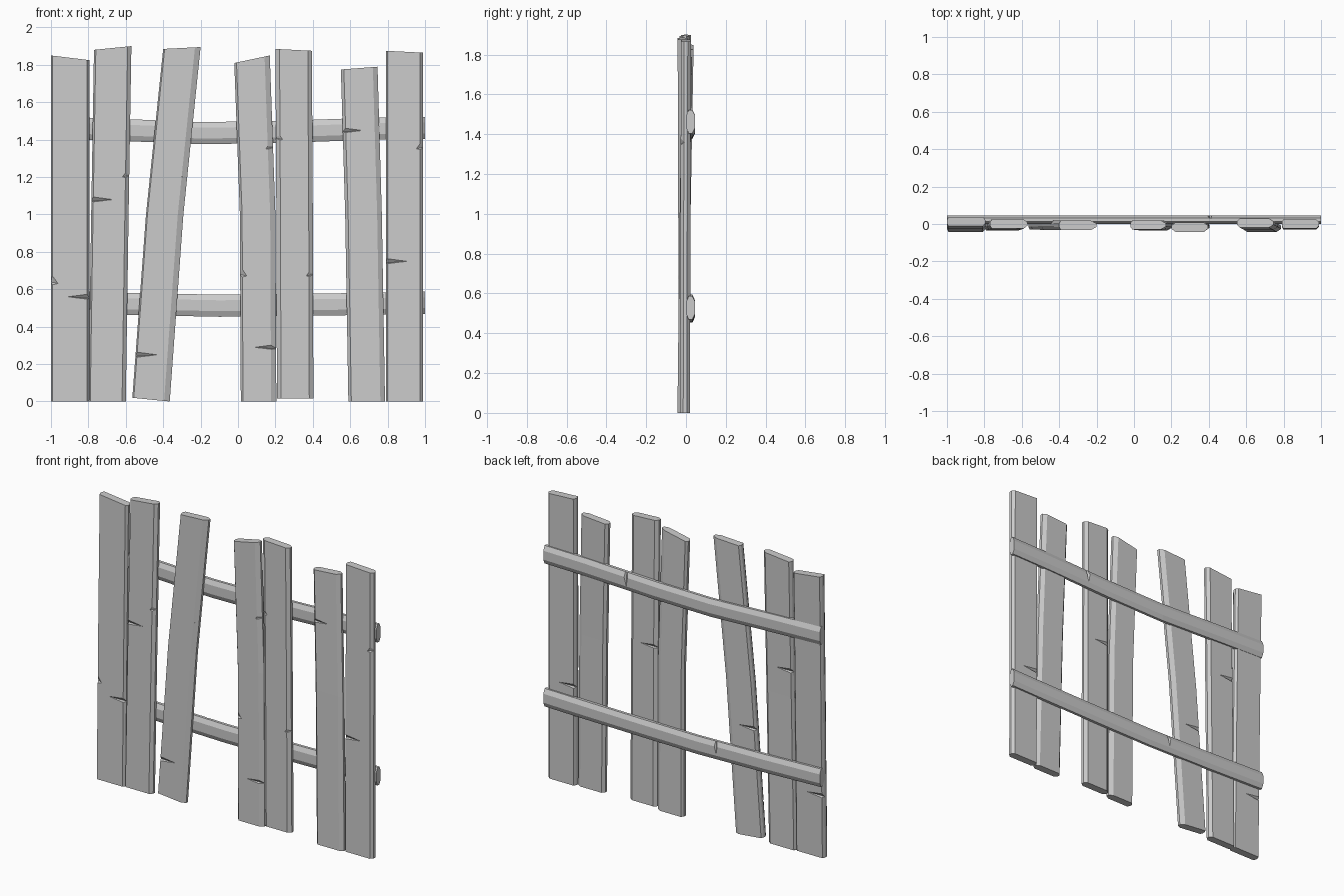
import bpy
import bmesh
from mathutils import Vector

if "Cube" in bpy.data.objects:
    bpy.data.objects.remove(bpy.data.objects["Cube"])

wood = bpy.data.materials.new("weathered grey")
wood.use_nodes = True
grey = (0.6, 0.6, 0.6, 1)
wood.diffuse_color = grey
wood.node_tree.nodes["Principled BSDF"].inputs["Base Color"].default_value = grey


def make_object(name, bm):
    bmesh.ops.recalc_face_normals(bm, faces=bm.faces)
    mesh = bpy.data.meshes.new(name)
    bm.to_mesh(mesh)
    bm.free()
    mesh.materials.append(wood)
    obj = bpy.data.objects.new(name, mesh)
    bpy.context.collection.objects.link(obj)
    return obj


def loft(name, rings):
    """Skin a closed bar through a list of matching cross-sections."""
    bm = bmesh.new()
    loops = [[bm.verts.new(p) for p in ring] for ring in rings]
    n = len(loops[0])
    for a, b in zip(loops, loops[1:]):
        for i in range(n):
            j = (i + 1) % n
            bm.faces.new((a[i], a[j], b[j], b[i]))
    bm.faces.new(loops[0])
    bm.faces.new(loops[-1])
    return make_object(name, bm)


def section(lo, hi, front, back, c_lo, c_hi, cy=0.016):
    """Eight-sided bar section as (across, depth) pairs."""
    return [(lo, front + cy), (lo + c_lo, front), (hi - c_hi, front), (hi, front + cy),
            (hi, back - cy), (hi - c_hi, back), (lo + c_lo, back), (lo, back - cy)]


def carve(obj, wedges):
    """Cut splinter-shaped wedges out of a board."""
    for corners in wedges:
        bm = bmesh.new()
        bmesh.ops.convex_hull(bm, input=[bm.verts.new(c) for c in corners])
        cutter = make_object("cutter", bm)
        mod = obj.modifiers.new("splinter", "BOOLEAN")
        mod.operation = "DIFFERENCE"
        mod.solver = "EXACT"
        mod.object = cutter
        graph = bpy.context.evaluated_depsgraph_get()
        carved = bpy.data.meshes.new_from_object(obj.evaluated_get(graph))
        obj.modifiers.clear()
        old, obj.data = obj.data, carved
        bpy.data.meshes.remove(old)
        bpy.data.meshes.remove(cutter.data)


def split(edge, z, face, side, out):
    """Pointed crack that opens at a board edge; side is the inward x direction."""
    x = edge - side * 0.02
    tip = Vector((edge + side * 0.12, face + out * 0.001, z - 0.01))
    return [tip, (x, face + out * 0.03, z + 0.045), (x, face + out * 0.03, z - 0.035),
            (x, face - out * 0.022, z - 0.02)]


def chip(edge, z, face, side, out):
    """Long shallow flake missing from a board's edge."""
    return [(edge + side * 0.04, face + out * 0.002, z - 0.05),
            (edge - side * 0.03, face + out * 0.03, z - 0.09),
            (edge - side * 0.03, face + out * 0.03, z + 0.12),
            (edge - side * 0.004, face - out * 0.02, z - 0.04)]


# Boards: left edge at bottom, middle, top; width; end heights (left, right);
# front depth at bottom and top; front chamfers; splits and chips (height, side, out)
boards = [
    dict(x=(-1, -1, -1), w=0.205, top=(1.85, 1.825), y=(-0.042, -0.012), c=(0.008, 0.012),
         splits=[(0.57, -1, -1), (0.42, 1, 1)], chips=[(0.68, 1, -1)]),
    dict(x=(-0.8, -0.785, -0.77), w=0.2, top=(1.88, 1.9), y=(-0.035, -0.025), c=(0.01, 0.02),
         splits=[(1.09, 1, -1), (1.18, 1, 1)], chips=[(1.25, -1, -1)]),
    dict(x=(-0.565, -0.492, -0.4), w=0.2, top=(1.885, 1.895), bottom=(0.02, 0),
         y=(-0.03, -0.032), c=(0.008, 0.03),
         splits=[(0.26, 1, -1), (0.73, 1, 1)], chips=[(1.25, -1, -1)]),
    dict(x=(0.015, 0.01, -0.02), w=0.19, top=(1.81, 1.85), y=(-0.035, -0.03), c=(0.012, 0.028),
         splits=[(0.3, -1, -1)], chips=[(0.72, 1, -1), (1.4, -1, -1)]),
    dict(x=(0.208, 0.205, 0.2), w=0.195, top=(1.885, 1.875), bottom=(0.015, 0.015),
         y=(-0.036, -0.042), c=(0.022, 0.022),
         splits=[(1.07, 1, 1)], chips=[(0.72, -1, -1), (1.45, 1, -1)]),
    dict(x=(0.59, 0.573, 0.55), w=0.196, top=(1.775, 1.79), y=(-0.043, -0.02), c=(0.016, 0.025),
         splits=[(1.46, 1, -1)], chips=[(0.6, -1, 1)]),
    dict(x=(0.79, 0.79, 0.79), w=0.2, top=(1.875, 1.865), y=(-0.03, -0.025), c=(0.008, 0.016),
         splits=[(0.76, 1, -1), (0.66, 1, 1)], chips=[(1.4, -1, -1)]),
]

THICK = 0.05
for number, b in enumerate(boards, 1):
    bottom, (y0, y1), w = b.get("bottom", (0, 0)), b["y"], b["w"]
    middle = (1.0, 1.0)
    rings = []
    for x, ends, t in zip(b["x"], (bottom, middle, b["top"]), (0, 0.5, 1)):
        front = y0 + (y1 - y0) * t
        ring = section(x, x + w, front, front + THICK, *b["c"])
        rings.append([(px, py, ends[0] + (ends[1] - ends[0]) * (px - x) / w)
                      for px, py in ring])
    board = loft(f"fence_board_{number}", rings)

    def place(z, side, out):
        lower = z < 1
        t = z if lower else (z - 1) / (b["top"][0] - 1)
        xa, xb = b["x"][:2] if lower else b["x"][1:]
        edge = xa + (xb - xa) * t + (w if side < 0 else 0)
        front = y0 + (y1 - y0) * (z / 2)
        return edge, z, front + (THICK if out > 0 else 0), side, out

    carve(board, [split(*place(*s)) for s in b["splits"]] + [chip(*place(*s)) for s in b["chips"]])

# Rails: sagging bars across the back of the boards
rails = {"upper_rail": [(-1, 1.465), (-0.7, 1.455), (-0.2, 1.435), (0.2, 1.44), (0.7, 1.458), (1, 1.463)],
         "lower_rail": [(-1, 0.535), (-0.6, 0.522), (-0.1, 0.512), (0.3, 0.516), (0.7, 0.522), (1, 0.528)]}
for (name, path), notch in zip(rails.items(), (0.4, -0.25)):
    rings = []
    for x, z in path:
        ring = section(z - 0.059, z + 0.059, 0.0, 0.046, 0.03, 0.03, 0.014)
        rings.append([(x, py, pz) for pz, py in ring])
    rail = loft(name, rings)
    z = path[2][1]
    carve(rail, [[(notch - 0.05, 0.08, z + 0.07), (notch + 0.05, 0.08, z + 0.09),
                  (notch, 0.047, z - 0.02), (notch + 0.01, 0.025, z + 0.07)]])
